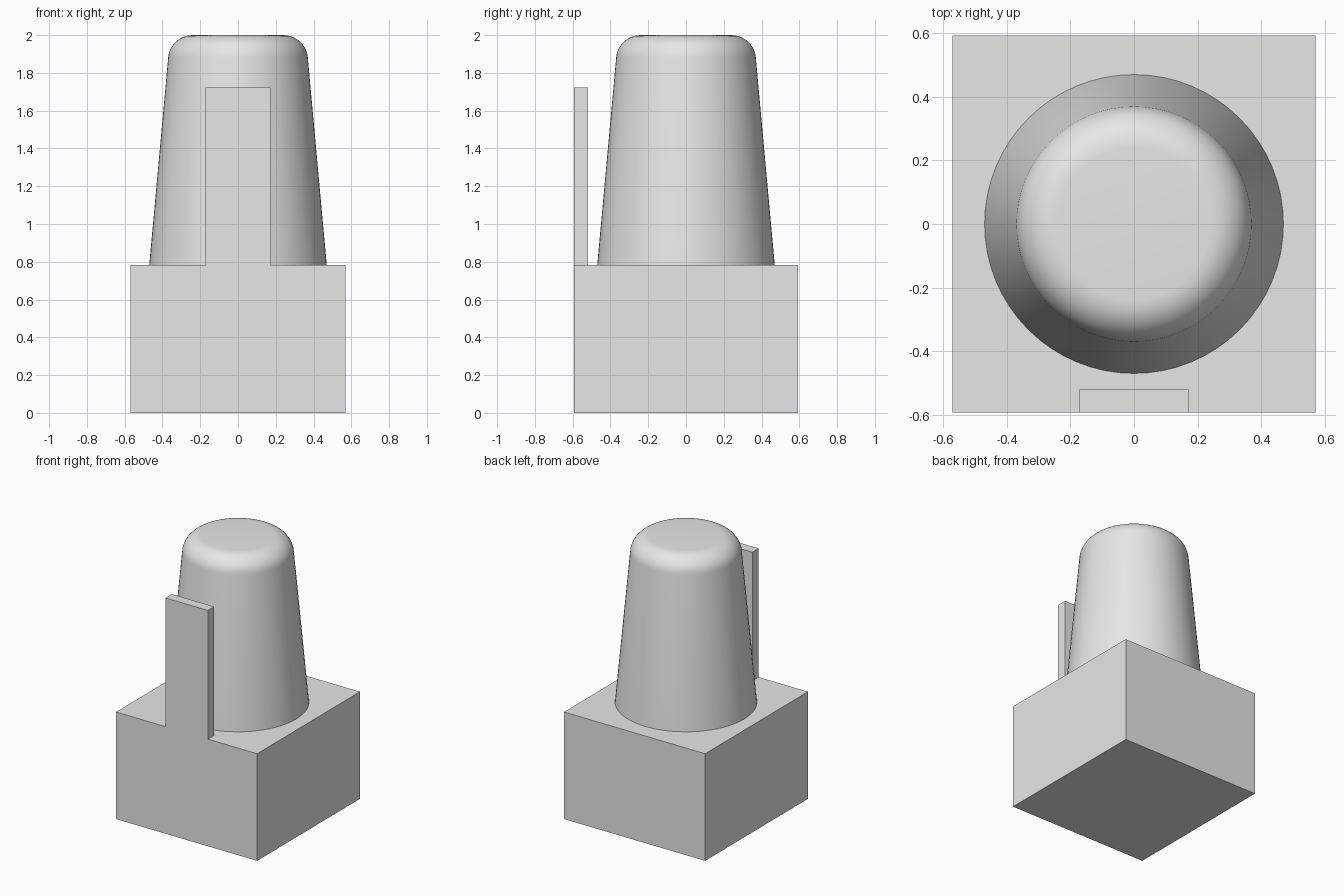
import bpy, bmesh, math

cube = bpy.data.objects.get("Cube")
if cube:
    bpy.data.objects.remove(cube, do_unlink=True)

# One grey for everything
grey = bpy.data.materials.new("light_grey")
grey.use_nodes = True
grey.diffuse_color = (0.8, 0.8, 0.8, 1)
grey.node_tree.nodes["Principled BSDF"].inputs["Base Color"].default_value = (0.8, 0.8, 0.8, 1)


def add_object(name, bm):
    bmesh.ops.recalc_face_normals(bm, faces=bm.faces)
    mesh = bpy.data.meshes.new(name)
    bm.to_mesh(mesh)
    bm.free()
    mesh.materials.append(grey)
    obj = bpy.data.objects.new(name, mesh)
    bpy.context.collection.objects.link(obj)
    return obj


# Base block with an upright tab raised from its front edge
HALF_X, HALF_Y, BASE_Z = 0.57, 0.593, 0.782
TAB_X, TAB_Y, TAB_Z = 0.172, -0.52, 1.722

bm = bmesh.new()
bmesh.ops.create_cube(bm, size=1)
for v in bm.verts:
    v.co = (v.co.x * 2 * HALF_X, v.co.y * 2 * HALF_Y, (v.co.z + 0.5) * BASE_Z)
for co, normal in (((TAB_X, 0, 0), (1, 0, 0)),
                   ((-TAB_X, 0, 0), (1, 0, 0)),
                   ((0, TAB_Y, 0), (0, 1, 0))):
    bmesh.ops.bisect_plane(bm, geom=bm.verts[:] + bm.edges[:] + bm.faces[:],
                           plane_co=co, plane_no=normal)
tab = [f for f in bm.faces if f.normal.z > 0.9
       and abs(f.calc_center_median().x) < TAB_X
       and f.calc_center_median().y < TAB_Y]
raised = bmesh.ops.extrude_face_region(bm, geom=tab)["geom"]
for v in raised:
    if isinstance(v, bmesh.types.BMVert):
        v.co.z = TAB_Z
bmesh.ops.delete(bm, geom=[f for f in tab if f.is_valid], context='FACES')
bmesh.ops.dissolve_limit(bm, angle_limit=0.01, verts=bm.verts, edges=bm.edges)
add_object("base_with_front_tab", bm)

# Tapered round post with a rounded shoulder, turned from a profile
SEGMENTS, FLAT_R, ROUND_R = 64, 0.24, 0.13
SLOPE = math.atan(0.1 / 1.1)
profile = [(0.471, 0.77)]
for i in range(11):
    a = SLOPE + (math.pi / 2 - SLOPE) * i / 10
    profile.append((FLAT_R + ROUND_R * math.cos(a), 2 - ROUND_R + ROUND_R * math.sin(a)))

bm = bmesh.new()
rings = [[bm.verts.new((r * math.cos(2 * math.pi * s / SEGMENTS),
                        r * math.sin(2 * math.pi * s / SEGMENTS), z))
          for s in range(SEGMENTS)] for r, z in profile]
for low, high in zip(rings, rings[1:]):
    for s in range(SEGMENTS):
        t = (s + 1) % SEGMENTS
        bm.faces.new((low[s], low[t], high[t], high[s]))
bm.faces.new(rings[-1])
bm.faces.new(rings[0][::-1])
post = add_object("tapered_post", bm)

bpy.ops.object.select_all(action='DESELECT')
post.select_set(True)
bpy.context.view_layer.objects.active = post
bpy.ops.object.shade_smooth_by_angle(angle=math.radians(30))
